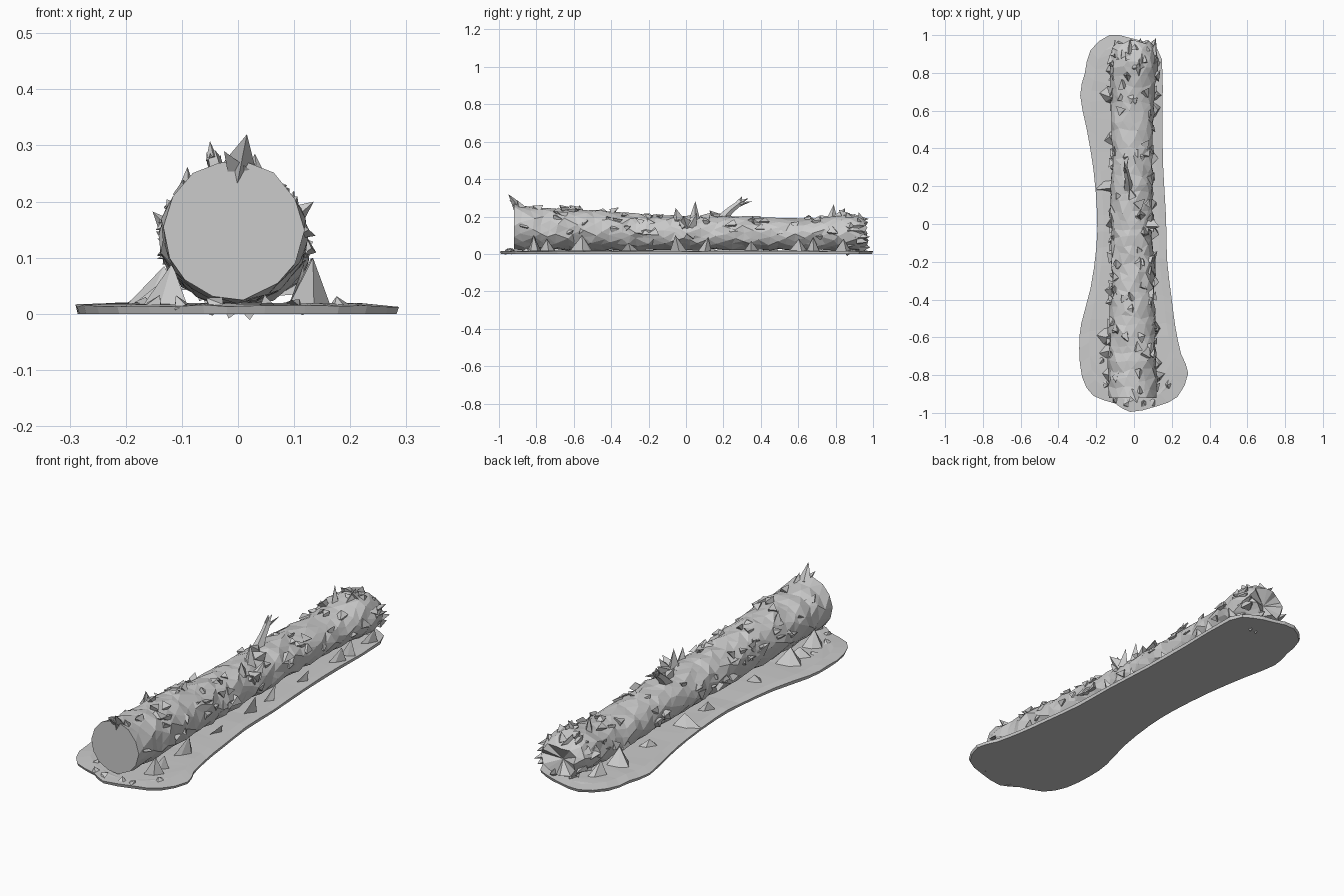
import bpy, bmesh, math, random
from mathutils import Vector

if "Cube" in bpy.data.objects:
    bpy.data.objects.remove(bpy.data.objects["Cube"])

random.seed(7)
R = random.uniform


def finish(name, bm):
    bmesh.ops.recalc_face_normals(bm, faces=bm.faces)
    me = bpy.data.meshes.new(name)
    bm.to_mesh(me)
    bm.free()
    ob = bpy.data.objects.new(name, me)
    bpy.context.collection.objects.link(ob)
    return ob


def lerp_table(table, y):
    for a, b in zip(table, table[1:]):
        if y <= b[0]:
            t = max(0, (y - a[0]) / (b[0] - a[0]))
            return [p + (q - p) * t for p, q in zip(a[1:], b[1:])]
    return table[-1][1:]


def shard(bm, base, tip, w, sides=4, along=None):
    # pointed splinter: ragged polygon base, single tip
    base, tip = Vector(base), Vector(tip)
    d = (tip - base).normalized()
    u = Vector(along or (0, 1, 0))
    u = (u - d * u.dot(d)).normalized()
    v = d.cross(u)
    ring = []
    for i in range(sides):
        a = math.tau * (i + R(-.2, .2)) / sides
        ring.append(bm.verts.new(base + (u * math.cos(a) + v * math.sin(a) * .75) * w * R(.8, 1.2)))
    top = bm.verts.new(tip)
    for i in range(sides):
        bm.faces.new((ring[i], ring[(i + 1) % sides], top))
    bm.faces.new(ring[::-1])


# Ground patch: flat slab with a smooth dog-bone outline
outline = [(-.13, 1), (-.23, .92), (-.26, .8), (-.285, .68), (-.25, .5), (-.215, .29),
           (-.195, .05), (-.2, -.13), (-.23, -.34), (-.28, -.53), (-.29, -.66), (-.275, -.81),
           (-.215, -.91), (-.1, -.95), (-.02, -.995), (.12, -.965), (.23, -.915), (.287, -.79),
           (.25, -.69), (.22, -.55), (.2, -.4), (.175, -.19), (.17, .03), (.155, .29),
           (.15, .55), (.148, .87), (.085, .95), (-.02, .985)]
pts = []
n = len(outline)
for i in range(n):
    p0, p1, p2, p3 = [Vector(outline[(i + k) % n]) for k in (-1, 0, 1, 2)]
    pts += [p1, (p1 + p2) * .5625 - (p0 + p3) * .0625]
bm = bmesh.new()
low = [bm.verts.new((p.x * .985, p.y * .995, 0)) for p in pts]
top = [bm.verts.new((p.x, p.y, R(.012, .017))) for p in pts]
inner = [bm.verts.new((p.x * .8 - .005, p.y * .95, R(.016, .02))) for p in pts]
m = len(pts)
for i in range(m):
    j = (i + 1) % m
    bm.faces.new((low[i], low[j], top[j], top[i]))
    bm.faces.new((top[i], top[j], inner[j], inner[i]))
bm.faces.new(low[::-1])
cap = bm.faces.new(inner)
bmesh.ops.triangulate(bm, faces=[cap])
finish("ground_patch", bm)

# Log sections: y, left x, right x, bottom z, top z
sections = [(-.92, -.135, .118, .025, .272), (-.8, -.135, .118, .02, .25), (-.55, -.135, .113, .02, .245),
            (-.3, -.122, .106, .02, .218), (-.1, -.12, .1, .02, .205), (.2, -.12, .1, .02, .205),
            (.5, -.118, .1, .02, .19), (.7, -.12, .108, .02, .19), (.85, -.13, .13, .015, .212),
            (.93, -.115, .115, .02, .2), (.965, -.09, .085, .035, .175)]


def surface(y, a, k=1.0):
    x0, x1, z0, z1 = lerp_table(sections, y)
    return Vector(((x0 + x1) / 2 + (x1 - x0) / 2 * math.cos(a) * k, y,
                   (z0 + z1) / 2 + (z1 - z0) / 2 * math.sin(a) * k))


# Log trunk: faceted rough bark, flat sawn front
bm = bmesh.new()
rows, sides = 40, 14
rings = []
for r in range(rows + 1):
    y = -.92 + 1.885 * r / rows
    ring = []
    for s in range(sides):
        a = math.tau * (s + (r % 2) * .5 + R(-.2, .2)) / sides
        yy = y if r == 0 else min(.98, y + R(-.016, .016))
        k = R(.98, 1.02) if r == 0 else R(.93, 1.06)
        ring.append(bm.verts.new(surface(yy, a, k)))
    rings.append(ring)
for r in range(rows):
    for s in range(sides):
        t = (s + 1) % sides
        a, b, c, d = rings[r][s], rings[r][t], rings[r + 1][t], rings[r + 1][s]
        if r % 2:
            bm.faces.new((a, b, c))
            bm.faces.new((a, c, d))
        else:
            bm.faces.new((a, b, d))
            bm.faces.new((b, c, d))
bm.faces.new(rings[0])
# sunken broken back end
hole = bm.verts.new((0, .93, .1))
for s in range(sides):
    bm.faces.new((rings[-1][s], rings[-1][(s + 1) % sides], hole))
finish("log_trunk", bm)

# Bark flakes: low splinters scattered over the trunk
bm = bmesh.new()
for i in range(95):
    y, a = R(-.88, .93), R(-.3, math.pi + .3)
    base = surface(y, a, .93)
    tip = surface(min(.96, y + R(-.05, .05)), a + R(-.2, .2), R(1.05, 1.14))
    shard(bm, base, tip, R(.018, .04), random.choice((3, 4)))
finish("bark_flakes", bm)

# Broken back end: ragged splinters around the rim
bm = bmesh.new()
for i in range(26):
    a = math.tau * i / 26 + R(-.1, .1)
    y = R(.84, .93)
    tip = surface(.93, a, R(.8, 1.12))
    tip.y = min(.985, y + R(.02, .08))
    tip.z = max(.025, tip.z)
    shard(bm, surface(y, a, R(.75, .92)), tip, R(.025, .04), 4, (math.cos(a), 0, math.sin(a)))
finish("broken_end_splinters", bm)

# Sawn front end: raised bark peak and torn rim
bm = bmesh.new()
shard(bm, (-.002, -.895, .245), (.016, -.95, .32), .036, 4, (1, 0, 0))
shard(bm, (.0, -.9, .25), (-.025, -.945, .29), .03, 3, (1, 0, 0))
shard(bm, (.03, -.88, .24), (.03, -.9, .285), .03, 4)
finish("front_bark_peak", bm)

# Top spikes and knots
bm = bmesh.new()
for base, tip, w in [((.03, .045, .18), (.03, .05, .283), .036), ((.05, -.04, .18), (.055, -.055, .245), .035),
                     ((.08, .0, .16), (.135, -.015, .2), .045), ((.08, .02, .15), (.1, .06, .22), .04),
                     ((-.09, -.56, .2), (-.09, -.57, .262), .03), ((-.11, -.4, .14), (-.152, -.42, .182), .035),
                     ((-.03, .78, .17), (-.04, .79, .265), .035), ((.02, .82, .18), (.03, .85, .245), .04)]:
    shard(bm, base, tip, w)
finish("top_spikes", bm)

# Broken twig: bent tapered stub with forked tip
bm = bmesh.new()
path = [((-.03, .19, .18), .036), ((-.033, .235, .232), .022), ((-.04, .275, .263), .018), ((-.045, .295, .28), .017)]
prev = None
for c, w in path:
    ring = [bm.verts.new((c[0] + w * .8 * math.cos(math.tau * i / 5), c[1] + w * .6 * math.sin(math.tau * i / 5),
                          c[2] - w * .7 * math.sin(math.tau * i / 5))) for i in range(5)]
    if prev:
        for i in range(5):
            bm.faces.new((prev[i], prev[(i + 1) % 5], ring[(i + 1) % 5], ring[i]))
    prev = ring
bm.faces.new(prev)
shard(bm, (-.045, .28, .275), (-.05, .3, .308), .015)
shard(bm, (-.045, .28, .27), (-.052, .335, .298), .014)
shard(bm, (-.04, .28, .262), (-.03, .355, .283), .012)
finish("broken_twig", bm)

# Earth banked along both sides: irregular clumps from ground to bark
bm = bmesh.new()
clumps = [(-1, -.8, .17, .09), (-1, -.6, .2, .085), (-1, -.68, .19, .06), (-1, -.36, .16, .05), (-1, .0, .15, .06),
          (-1, .2, .205, .07), (-1, .45, .16, .05), (-1, .68, .185, .09), (-1, .82, .15, .08), (1, -.81, .165, .1),
          (1, -.74, .15, .08), (1, -.56, .14, .1), (1, -.3, .12, .06), (1, -.04, .125, .1), (1, .1, .12, .09),
          (1, .35, .125, .07), (1, .6, .14, .08), (1, .68, .145, .09), (1, .84, .14, .08)]
for side, y, reach, h in clumps:
    w = R(.035, .065)
    foot = [(side * .09, y - w, .014), (side * reach * .82, y - w * .6, .014), (side * reach, y + R(-.02, .02), .014),
            (side * reach * .8, y + w * .8, .014), (side * .09, y + w, .014)]
    vs = [bm.verts.new(p) for p in foot]
    crest = bm.verts.new((side * R(.115, .135), y + R(-.02, .02), h))
    for i in range(5):
        bm.faces.new((vs[i], vs[(i + 1) % 5], crest))
    bm.faces.new(vs[::-1])
finish("earth_clumps", bm)

# Crumbs of bark on the ground at the front
bm = bmesh.new()
for x, y in [(-.1, -.93), (-.04, -.95), (.05, -.95), (.1, -.94), (-.17, -.72), (-.15, -.85), (.18, -.85)]:
    shard(bm, (x, y, .012), (x + R(-.02, .02), y + R(-.01, .01), R(.024, .035)), R(.02, .03), 5)
finish("ground_crumbs", bm)
